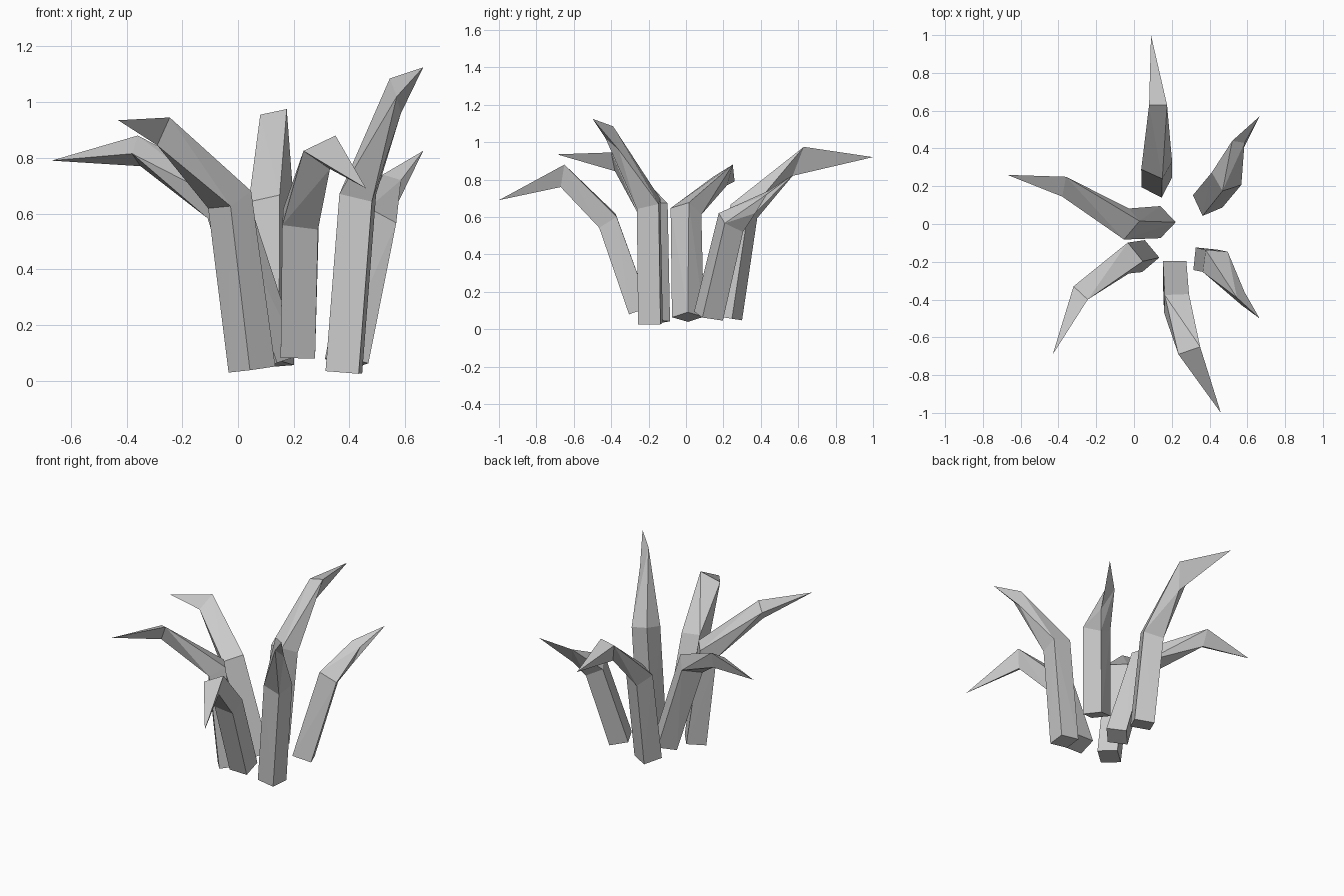
import bpy
import bmesh
from math import cos, sin, radians
from mathutils import Vector

cube = bpy.data.objects.get("Cube")
if cube:
    bpy.data.objects.remove(cube, do_unlink=True)

# Plain grey leaf material
grey = bpy.data.materials.new("leaf_grey")
grey.use_nodes = True
grey.diffuse_color = (0.6, 0.6, 0.6, 1)
grey.node_tree.nodes["Principled BSDF"].inputs["Base Color"].default_value = grey.diffuse_color


def square_ring(bm, centre, normal, angle, radius=0.085):
    """Four corners around a centre, lying in the plane across the blade."""
    ring = []
    for corner in range(4):
        turn = radians(angle + 45 + 90 * corner)
        arm = Vector((cos(turn), sin(turn), 0))
        arm -= normal * arm.dot(normal)
        ring.append(bm.verts.new(centre + arm.normalized() * radius))
    return ring


def join_rings(bm, lower, upper, keep_bottom=False):
    """Skin two rings with a convex shell and open its hidden ends."""
    before = set(bm.faces)
    bmesh.ops.convex_hull(bm, input=lower + upper, use_existing_faces=False)
    hidden = []
    for face in bm.faces:
        if face in before:
            continue
        corners = set(face.verts)
        inside_top = len(upper) > 1 and corners <= set(upper)
        inside_bottom = corners <= set(lower) and not keep_bottom
        if inside_top or inside_bottom:
            hidden.append(face)
    bmesh.ops.delete(bm, geom=hidden, context='FACES_ONLY')


def blade(name, angle, base, middle, bend, tip):
    """Thick faceted leaf: square stem, triangular bend, pointed end."""
    base, middle, tip = Vector(base), Vector(middle), Vector(tip)
    bend = [Vector(point) for point in bend]
    bend_centre = sum(bend, Vector()) / len(bend)
    stem = (middle - base).normalized()
    reach = (bend_centre - middle).normalized()

    bm = bmesh.new()
    foot = square_ring(bm, base, stem, angle)
    waist = square_ring(bm, middle, (stem + reach).normalized(), angle)
    elbow = [bm.verts.new(point) for point in bend]
    point = [bm.verts.new(tip)]
    join_rings(bm, foot, waist, keep_bottom=True)
    join_rings(bm, waist, elbow)
    join_rings(bm, elbow, point)

    # Remove leftover diagonals and face everything outwards
    loose = [edge for edge in bm.edges if not edge.link_faces]
    bmesh.ops.delete(bm, geom=loose, context='EDGES')
    bmesh.ops.recalc_face_normals(bm, faces=bm.faces[:])

    mesh = bpy.data.meshes.new(name)
    bm.to_mesh(mesh)
    bm.free()
    mesh.materials.append(grey)
    leaf = bpy.data.objects.new(name, mesh)
    bpy.context.collection.objects.link(leaf)
    return leaf


# Six leaves fanning out around the clump
blade("back_leaf", -27,
      base=(.12, .22, .06), middle=(.12, .31, .63),
      bend=[(.08, .63, .955), (.175, .63, .975), (.13, .57, .82)],
      tip=(.09, 1, .92))

blade("back_left_leaf", 24,
      base=(.39, .12, .07), middle=(.49, .24, .57),
      bend=[(.52, .44, .74), (.585, .43, .72), (.565, .37, .62)],
      tip=(.665, .57, .825))

blade("front_left_leaf", -6,
      base=(.38, -.19, .03), middle=(.43, -.2, .67),
      bend=[(.545, -.39, 1.085), (.57, -.43, 1.02), (.585, -.36, .96)],
      tip=(.665, -.5, 1.125))

blade("front_leaf", 0,
      base=(.215, -.25, .1), middle=(.225, -.42, .58),
      bend=[(.235, -.69, .825), (.35, -.65, .88), (.33, -.67, .76)],
      tip=(.46, -1, .69))

blade("front_right_leaf", 40,
      base=(.05, -.17, .04), middle=(-.03, -.18, .65),
      bend=[(-.32, -.33, .91), (-.245, -.4, .945), (-.29, -.38, .845)],
      tip=(-.43, -.69, .935))

blade("right_leaf", 45,
      base=(.14, .01, .065), middle=(-.04, 0, .63),
      bend=[(-.36, .25, .88), (-.38, .145, .815), (-.35, .22, .77)],
      tip=(-.67, .26, .79))
